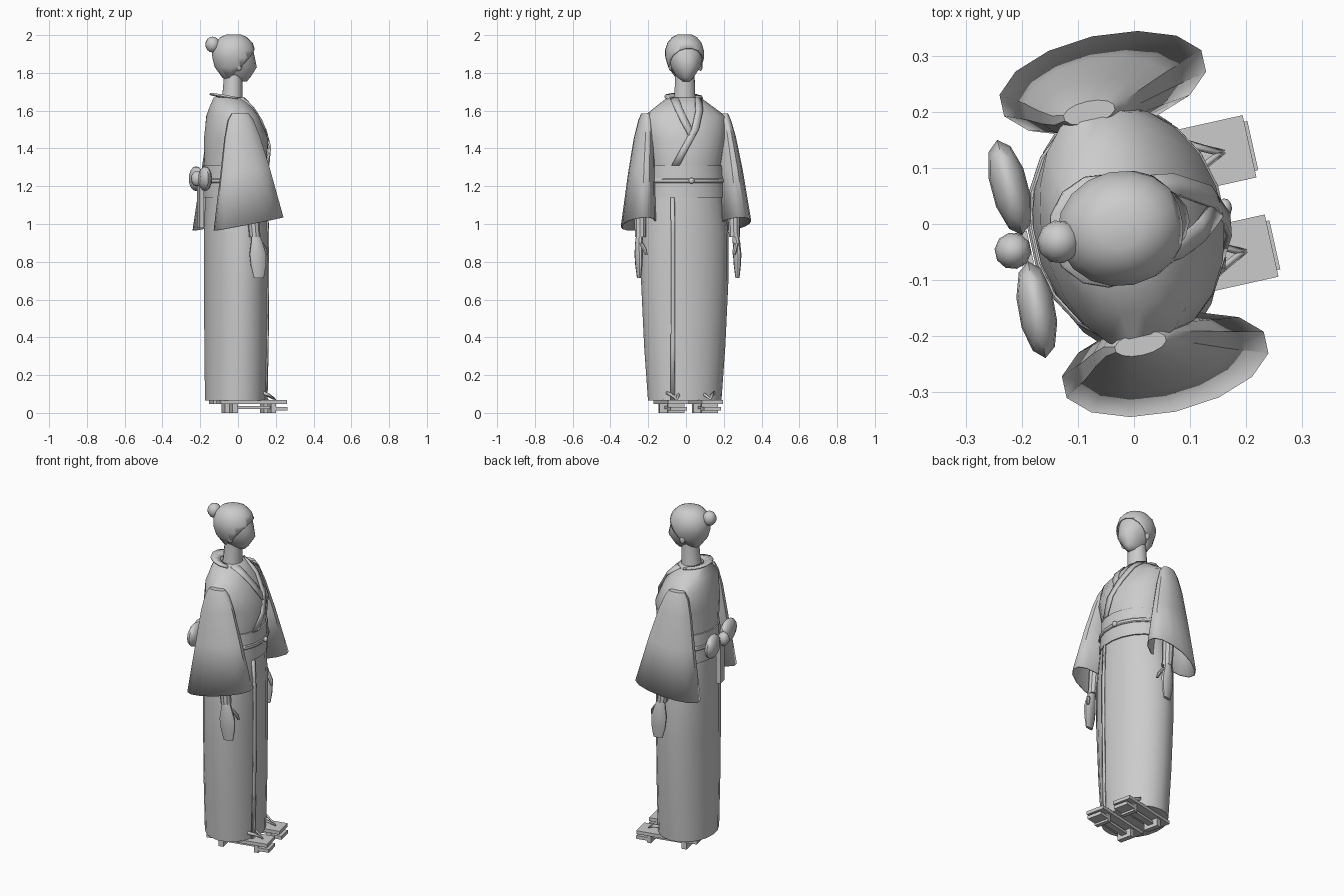
import bpy, bmesh, math
from mathutils import Matrix, Vector

# Parts are laid out facing +x, then turned slightly about z
TURN = Matrix.Rotation(math.radians(12.5), 4, 'Z')
mat = bpy.data.materials.new("plain_grey")
mat.diffuse_color = (0.6, 0.6, 0.6, 1)


def finish(name, bm, angle=35, solid=0):
    bmesh.ops.recalc_face_normals(bm, faces=bm.faces)
    bm.transform(TURN)
    me = bpy.data.meshes.new(name)
    bm.to_mesh(me)
    bm.free()
    ob = bpy.data.objects.new(name, me)
    bpy.context.collection.objects.link(ob)
    me.materials.append(mat)
    if solid:
        m = ob.modifiers.new("thickness", 'SOLIDIFY')
        m.thickness = solid
        m.offset = 0
    bpy.ops.object.select_all(action='DESELECT')
    ob.select_set(True)
    bpy.context.view_layer.objects.active = ob
    bpy.ops.object.shade_smooth_by_angle(angle=math.radians(angle))
    return ob


def loft_bm(rings, n=20, tilt=0, caps=(True, True)):
    """rings: (z, centre x, centre y, half depth, half width); tilt leans the last ring"""
    bm = bmesh.new()
    loops = []
    for i, (z, cx, cy, a, b) in enumerate(rings):
        t = tilt * i / max(1, len(rings) - 1)
        loop = []
        for k in range(n):
            w = 2 * math.pi * (k + 0.5) / n
            x = a * math.cos(w)
            loop.append(bm.verts.new((cx + x, cy + b * math.sin(w), z + t * x)))
        loops.append(loop)
    for p, q in zip(loops, loops[1:]):
        for k in range(n):
            j = (k + 1) % n
            bm.faces.new((p[k], p[j], q[j], q[k]))
    if caps[0]:
        bm.faces.new(loops[0])
    if caps[1]:
        bm.faces.new(loops[-1])
    return bm


def ball(name, loc, size, segs=14, rot=0):
    bm = bmesh.new()
    bmesh.ops.create_uvsphere(bm, u_segments=segs, v_segments=8, radius=1)
    bm.transform(Matrix.Translation(loc) @ Matrix.Rotation(rot, 4, 'Z') @ Matrix.Diagonal((*size, 1)))
    return finish(name, bm, 60)


def box(name, lo, hi, shear=0):
    bm = bmesh.new()
    bmesh.ops.create_cube(bm, size=1)
    lo, hi = Vector(lo), Vector(hi)
    for v in bm.verts:
        v.co = Vector((v.co[i] * (hi - lo)[i] + (lo + hi)[i] / 2 for i in range(3)))
        v.co.x += shear * (hi.z - v.co.z)
    return finish(name, bm)


def ribbon(name, pairs, thick=0.01):
    bm = bmesh.new()
    rows = [(bm.verts.new(a), bm.verts.new(b)) for a, b in pairs]
    for (a, b), (c, d) in zip(rows, rows[1:]):
        bm.faces.new((a, b, d, c))
    return finish(name, bm, 40, thick)


# Robe: skirt and upper body
SKIRT = [(0.065, -0.013, -0.004, 0.162, 0.196), (0.35, -0.013, -0.004, 0.165, 0.217),
         (0.70, -0.013, -0.004, 0.166, 0.234), (0.95, -0.013, -0.004, 0.166, 0.234),
         (1.16, -0.013, -0.004, 0.160, 0.205)]
TORSO = [(1.16, -0.013, 0, 0.160, 0.205), (1.31, -0.013, 0, 0.163, 0.190),
         (1.45, -0.010, 0, 0.170, 0.215), (1.57, -0.030, 0, 0.135, 0.222),
         (1.62, -0.040, 0, 0.110, 0.155), (1.67, -0.052, 0, 0.078, 0.088)]
finish("skirt", loft_bm(SKIRT))
finish("upper_robe", loft_bm(TORSO), 50)


def on_robe(y, z, off=0.004):
    """point on the front of the robe"""
    prof = SKIRT if z < 1.16 else TORSO
    for p, q in zip(prof, prof[1:]):
        if p[0] <= z <= q[0]:
            t = (z - p[0]) / (q[0] - p[0])
            _, cx, cy, a, b = [s + (e - s) * t for s, e in zip(p, q)]
            return (cx + a * math.sqrt(max(0, 1 - ((y - cy) / b) ** 2)) + off, y, z)


# Overlapping front edge of the skirt
ribbon("front_overlap", [(on_robe(-0.112, z), on_robe(-0.092, z)) for z in (0.067, 0.35, 0.7, 0.95, 1.14)], 0.008)

# Sash, cord and bead
finish("sash", loft_bm([(1.14, -0.013, 0, 0.168, 0.215), (1.225, -0.013, 0, 0.170, 0.207),
                        (1.31, -0.013, 0, 0.170, 0.198)]))
finish("sash_cord", loft_bm([(1.217, -0.013, 0, 0.173, 0.212), (1.222, -0.013, 0, 0.177, 0.216),
                             (1.236, -0.013, 0, 0.177, 0.215), (1.241, -0.013, 0, 0.173, 0.211)]))
ball("cord_bead", (0.166, -0.006, 1.229), (0.012, 0.016, 0.016), 10)

# Bow at the back
for s, side in ((1, "left"), (-1, "right")):
    ball(side + "_bow_loop", (-0.203, s * 0.112, 1.24), (0.034, 0.088, 0.066), 10, s * 0.04)
ball("bow_knot", (-0.222, 0, 1.24), (0.033, 0.033, 0.04), 10)
box("bow_tail", (-0.215, -0.03, 0.98), (-0.190, 0.03, 1.22))

# Collar: flared nape and two crossing lapels
nape = []
for k in range(9):
    w = math.radians(70 + 220 * k / 8)
    c, s = math.cos(w), math.sin(w)
    nape.append(((-0.045 + 0.055 * c, 0.06 * s, 1.665 - 0.01 * c),
                 (-0.055 + 0.098 * c, 0.102 * s, 1.672 - 0.018 * c)))
ribbon("nape_collar", nape)
for side, s, off, path in (
        ("under", -1, 0.004, ((0.062, 1.665), (0.055, 1.61), (0.035, 1.55), (0.0, 1.47))),
        ("over", 1, 0.011, ((0.062, 1.665), (0.050, 1.60), (0.015, 1.50), (-0.04, 1.41), (-0.09, 1.31)))):
    ribbon(side + "_lapel", [(on_robe(s * (y - 0.018), z, off), on_robe(s * (y + 0.022), z, off))
                             for y, z in path])

# Sleeves, wrists and hands
for s, side in ((1, "left"), (-1, "right")):
    finish(side + "_sleeve", loft_bm([
        (1.582, -0.035, s * 0.212, 0.045, 0.018), (1.55, -0.034, s * 0.212, 0.065, 0.032),
        (1.46, -0.028, s * 0.222, 0.092, 0.046), (1.28, -0.015, s * 0.238, 0.130, 0.062),
        (1.0, 0.0, s * 0.258, 0.186, 0.082)], 14, 0.19, (True, False)), 40, 0.008)
    finish(side + "_wrist", loft_bm([(1.25, 0.01, s * 0.25, 0.036, 0.034), (0.93, 0.035, s * 0.255, 0.030, 0.030)], 10))
    finish(side + "_hand", loft_bm([
        (0.955, 0.036, s * 0.258, 0.020, 0.018), (0.91, 0.042, s * 0.264, 0.030, 0.020),
        (0.84, 0.048, s * 0.267, 0.046, 0.021), (0.78, 0.051, s * 0.267, 0.042, 0.017),
        (0.715, 0.054, s * 0.267, 0.028, 0.009)], 10))
    finish(side + "_thumb", loft_bm([(0.90, 0.07, s * 0.258, 0.012, 0.012), (0.865, 0.092, s * 0.245, 0.013, 0.012),
                                     (0.835, 0.102, s * 0.238, 0.007, 0.007)], 8))

# Neck and head
finish("neck", loft_bm([(1.62, -0.035, 0, 0.062, 0.068), (1.69, -0.030, 0, 0.053, 0.056),
                        (1.80, -0.025, 0, 0.048, 0.052)], 14))
HEAD = [(1.755, 0.005, -0.003, 0.042, 0.020), (1.775, -0.005, -0.003, 0.070, 0.042),
        (1.83, -0.008, -0.003, 0.108, 0.078), (1.88, -0.020, -0.003, 0.109, 0.093),
        (1.91, -0.024, -0.003, 0.106, 0.094), (1.95, -0.024, -0.003, 0.092, 0.082),
        (1.978, -0.024, -0.003, 0.064, 0.058), (1.992, -0.024, -0.003, 0.032, 0.030)]
finish("head", loft_bm(HEAD, 18), 50)

# Hair cap, cut on a slope from the forehead to the nape
hair = loft_bm([(z + 0.008 * (z > 1.9), x, y, a + 0.006, b + 0.006) for z, x, y, a, b in HEAD], 18)
bmesh.ops.bisect_plane(hair, geom=hair.verts[:] + hair.edges[:] + hair.faces[:], plane_co=(0.08, 0, 1.925),
                       plane_no=(-1.11, 0, 1), clear_inner=True)
finish("hair", hair, 50, 0.006)
ball("hair_bun", (-0.138, -0.002, 1.95), (0.039, 0.039, 0.042), 10)
for s, side in ((1, "left"), (-1, "right")):
    ball(side + "_ear", (-0.012, s * 0.082, 1.835), (0.016, 0.010, 0.025), 8)

# Wooden sandals with cross teeth and straps
for s, side in ((1, "left"), (-1, "right")):
    y = s * 0.091
    box(side + "_sandal_board", (-0.125, y - 0.057, 0.047), (0.232, y + 0.057, 0.067))
    box(side + "_sandal_front_tooth", (0.150, y - 0.045, 0.0), (0.175, y + 0.045, 0.047))
    box(side + "_sandal_toe_block", (0.175, y - 0.045, 0.012), (0.238, y + 0.045, 0.032))
    box(side + "_sandal_rear_tooth", (-0.06, y - 0.045, 0.0), (-0.03, y + 0.045, 0.047))
    box(side + "_sandal_rail", (-0.06, y - 0.018, 0.02), (0.16, y + 0.018, 0.036))
    for t in (1, -1):
        ribbon(side + ("_outer_strap" if t == s else "_inner_strap"), [
            ((0.185, y, 0.066), (0.173, y, 0.082)),
            ((0.150, y + t * 0.018, 0.085), (0.140, y + t * 0.016, 0.102)),
            ((0.110, y + t * 0.040, 0.098), (0.105, y + t * 0.036, 0.115))], 0.008)
